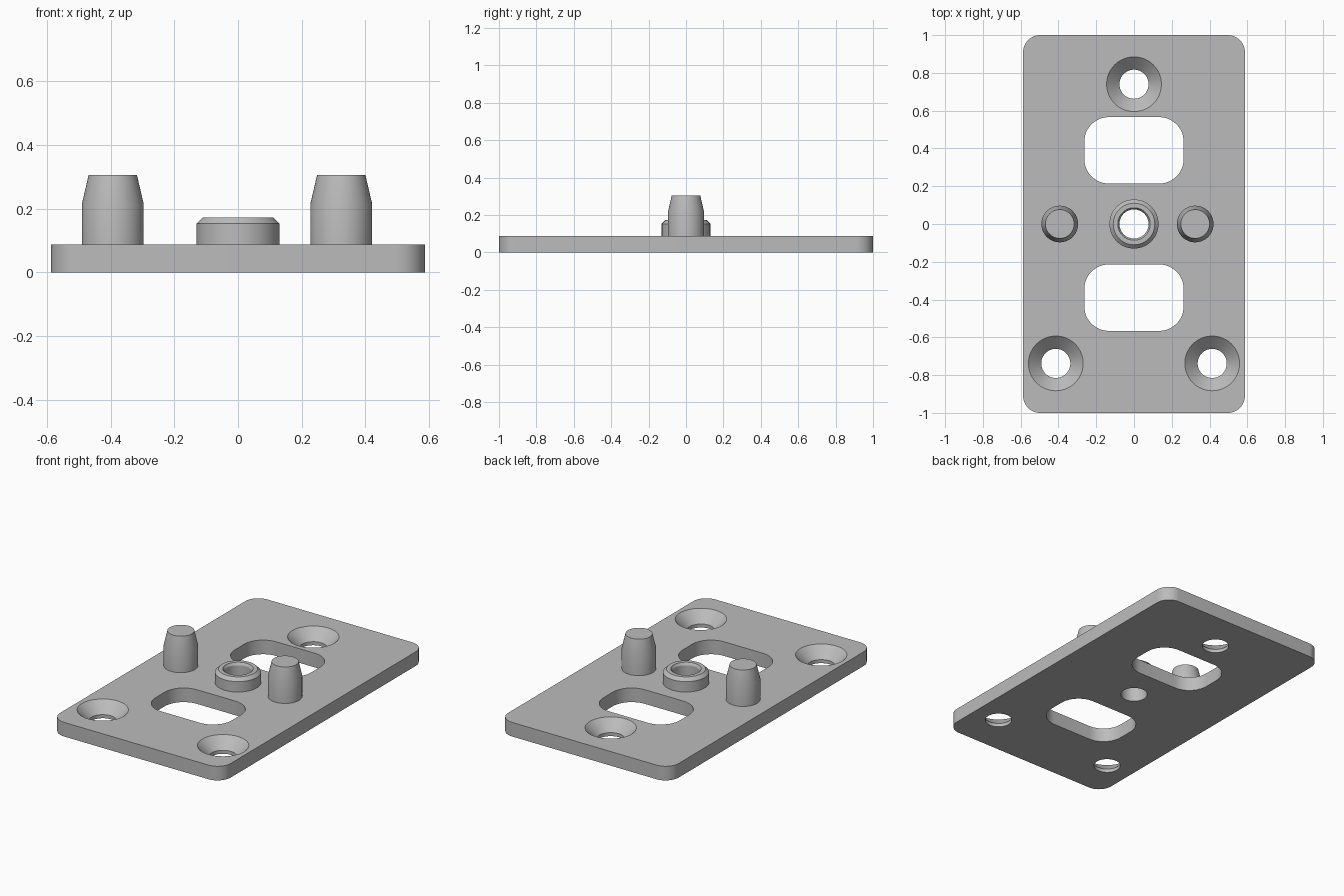
import bpy, bmesh
from math import sin, cos, pi, radians

if "Cube" in bpy.data.objects:
    bpy.data.objects.remove(bpy.data.objects["Cube"])

TOP = 0.088      # plate thickness
BORE = 0.077     # radius of the round holes
SIDES = 64

grey = bpy.data.materials.new("plain grey")
grey.use_nodes = True
grey.diffuse_color = (0.5, 0.5, 0.5, 1)
grey.node_tree.nodes["Principled BSDF"].inputs["Base Color"].default_value = (0.5, 0.5, 0.5, 1)


def finish(name, bm, location=(0, 0, 0)):
    bmesh.ops.recalc_face_normals(bm, faces=bm.faces)
    mesh = bpy.data.meshes.new(name)
    bm.to_mesh(mesh)
    bm.free()
    mesh.materials.append(grey)
    obj = bpy.data.objects.new(name, mesh)
    obj.location = location
    bpy.context.collection.objects.link(obj)
    return obj


def rounded_slab(name, half_x, half_y, radius, z0, z1, location=(0, 0, 0)):
    """Upright prism with a rounded rectangle outline."""
    bm = bmesh.new()
    outline = []
    steps = 12
    for corner, (sx, sy) in enumerate([(1, 1), (-1, 1), (-1, -1), (1, -1)]):
        for i in range(steps + 1):
            a = (corner + i / steps) * pi / 2
            outline.append(bm.verts.new((sx * (half_x - radius) + radius * cos(a),
                                         sy * (half_y - radius) + radius * sin(a), z0)))
    base = bm.faces.new(outline)
    new = bmesh.ops.extrude_face_region(bm, geom=[base], use_keep_orig=True)["geom"]
    bmesh.ops.translate(bm, vec=(0, 0, z1 - z0),
                        verts=[v for v in new if isinstance(v, bmesh.types.BMVert)])
    return finish(name, bm, location)


def lathe(name, profile, location=(0, 0, 0), ring=False):
    """Turn (radius, z) points about z; a ring joins last to first, else ends are capped."""
    bm = bmesh.new()
    loops = [[bm.verts.new((r * cos(2 * pi * i / SIDES), r * sin(2 * pi * i / SIDES), z))
              for i in range(SIDES)] for r, z in profile]
    pairs = list(zip(loops, loops[1:]))
    if ring:
        pairs.append((loops[-1], loops[0]))
    else:
        bm.faces.new(loops[0])
        bm.faces.new(loops[-1])
    for low, high in pairs:
        for i in range(SIDES):
            j = (i + 1) % SIDES
            bm.faces.new((low[i], low[j], high[j], high[i]))
    return finish(name, bm, location)


def smooth(obj):
    bpy.ops.object.select_all(action='DESELECT')
    obj.select_set(True)
    bpy.context.view_layer.objects.active = obj
    bpy.ops.object.shade_smooth_by_angle(angle=radians(20))


# Base plate
plate = rounded_slab("base_plate", 0.587, 1.0, 0.09, 0, TOP)

# Openings: two slots, three countersunk screw holes, one central bore
cutters = [rounded_slab("slot_cutter", 0.263, 0.176, 0.13, -0.1, 0.2, (0, y, 0))
           for y in (0.39, -0.39)]
cutters += [lathe("screw_hole_cutter",
                  [(BORE, -0.1), (BORE, 0.022), (0.145, TOP), (0.145, 0.2)], (x, y, 0))
            for x, y in ((0, 0.74), (-0.414, -0.738), (0.414, -0.738))]
cutters.append(lathe("bore_cutter", [(BORE, -0.1), (BORE, 0.2)]))

bpy.context.view_layer.objects.active = plate
for cutter in cutters:
    cutter.hide_render = True
    mod = plate.modifiers.new("opening", 'BOOLEAN')
    mod.operation = 'DIFFERENCE'
    mod.solver = 'EXACT'
    mod.object = cutter
    bpy.ops.object.modifier_apply(modifier=mod.name)
for cutter in cutters:
    bpy.data.objects.remove(cutter)
smooth(plate)

# Central chamfered collar
smooth(lathe("centre_collar", [(BORE, TOP), (0.13, TOP), (0.13, 0.153), (0.11, 0.173),
                               (0.086, 0.173), (BORE, 0.158)], ring=True))

# Tapered locating pins, set slightly off centre
for name, x in (("right_pin", -0.393), ("left_pin", 0.324)):
    smooth(lathe(name, [(0.097, TOP - 0.02), (0.097, 0.215), (0.076, 0.305)], (x, 0, 0)))
